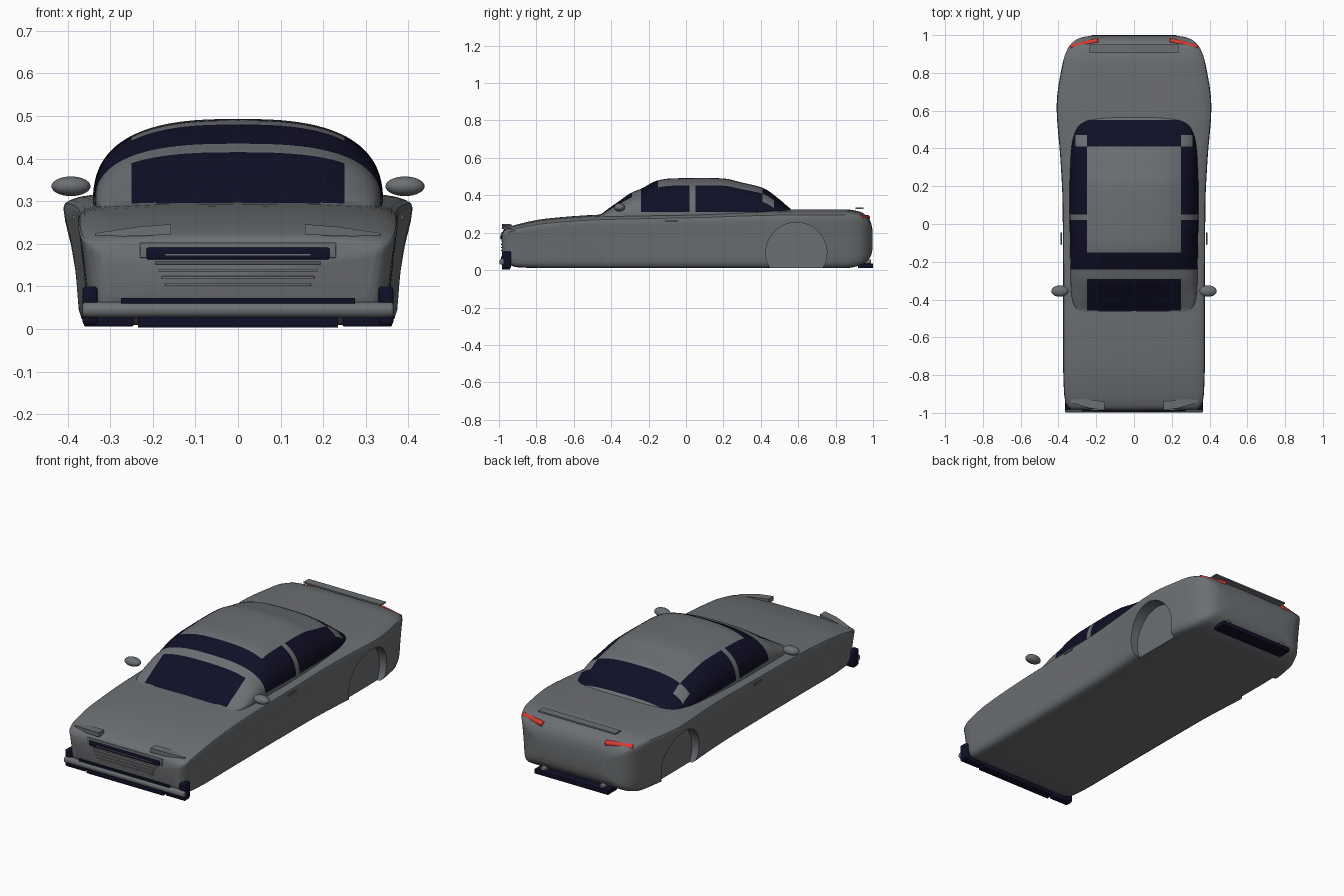
import bpy, bmesh, math
from mathutils import Vector

if "Cube" in bpy.data.objects:
    bpy.data.objects.remove(bpy.data.objects["Cube"])


def material(name, rgb):
    m = bpy.data.materials.new(name)
    m.diffuse_color = (*rgb, 1)
    m.use_nodes = True
    m.node_tree.nodes["Principled BSDF"].inputs["Base Color"].default_value = m.diffuse_color
    return m


GREY = material("grey_paint", (0.15, 0.16, 0.17))
DARK = material("dark_navy", (0.005, 0.005, 0.02))
RED = material("red_lamp", (0.68, 0.045, 0.03))


def finish(name, bm, *mats, angle=35):
    bmesh.ops.recalc_face_normals(bm, faces=bm.faces)
    me = bpy.data.meshes.new(name)
    bm.to_mesh(me)
    bm.free()
    for m in mats:
        me.materials.append(m)
    ob = bpy.data.objects.new(name, me)
    bpy.context.collection.objects.link(ob)
    smooth(ob, angle)
    return ob


def smooth(ob, angle=35):
    bpy.ops.object.select_all(action='DESELECT')
    ob.select_set(True)
    bpy.context.view_layer.objects.active = ob
    bpy.ops.object.shade_smooth_by_angle(angle=math.radians(angle))


def loft(rings):
    """Skin closed rings and cap both ends."""
    bm = bmesh.new()
    vs = [[bm.verts.new(p) for p in r] for r in rings]
    n = len(rings[0])
    for a, b in zip(vs, vs[1:]):
        for i in range(n):
            j = (i + 1) % n
            bm.faces.new((a[i], a[j], b[j], b[i]))
    bm.faces.new(vs[0])
    bm.faces.new(vs[-1])
    return bm


def curve(keys, col):
    """Smooth monotone interpolation of one column of a key table."""
    xs, ys = [k[0] for k in keys], [k[col] for k in keys]
    d = [(ys[i + 1] - ys[i]) / (xs[i + 1] - xs[i]) for i in range(len(xs) - 1)]
    m = [d[0]] + [0 if a * b <= 0 else 2 * a * b / (a + b) for a, b in zip(d, d[1:])] + [d[-1]]

    def f(x):
        i = max(k for k in range(len(d)) if xs[k] <= x or k == 0)
        h = xs[i + 1] - xs[i]
        t = (x - xs[i]) / h
        return ((2*t**3 - 3*t**2 + 1) * ys[i] + (t**3 - 2*t**2 + t) * h * m[i]
                + (3*t**2 - 2*t**3) * ys[i + 1] + (t**3 - t**2) * h * m[i + 1])
    return f


def stations(keys, sub):
    out = []
    for a, b in zip(keys, keys[1:]):
        out += [a[0] + (b[0] - a[0]) * i / sub for i in range(sub)]
    return out + [keys[-1][0]]


def box(name, mat, x0, x1, y0, y1, z0, z1, bevel=0.0):
    bm = loft([[(x, y0, z0), (x, y1, z0), (x, y1, z1), (x, y0, z1)] for x in (x0, x1)])
    if bevel:
        bmesh.ops.bevel(bm, geom=bm.edges[:], offset=bevel, segments=3, profile=0.5, affect='EDGES')
    return finish(name, bm, mat)


def rod(name, mat, p, q, r, bevel=0.0, segs=24):
    p, q = Vector(p), Vector(q)
    bm = bmesh.new()
    bmesh.ops.create_cone(bm, cap_ends=True, segments=segs, radius1=r, radius2=r, depth=(q - p).length)
    if bevel:
        rims = [e for e in bm.edges if any(len(f.verts) > 4 for f in e.link_faces)]
        bmesh.ops.bevel(bm, geom=rims, offset=bevel, segments=3, profile=0.5, affect='EDGES')
    rot = (q - p).to_track_quat('Z', 'Y')
    for v in bm.verts:
        v.co = rot @ v.co + (p + q) / 2
    return finish(name, bm, mat)


# Body shell: y, half width, underside, top
BODY = [(-0.985, 0.325, 0.075, 0.195), (-0.975, 0.343, 0.05, 0.214), (-0.95, 0.36, 0.03, 0.228),
        (-0.9, 0.37, 0.015, 0.245), (-0.75, 0.375, 0.01, 0.275), (-0.45, 0.375, 0.01, 0.297),
        (0.1, 0.378, 0.01, 0.31), (0.35, 0.39, 0.01, 0.32), (0.62, 0.41, 0.01, 0.325),
        (0.85, 0.378, 0.01, 0.325), (0.93, 0.35, 0.025, 0.312), (0.97, 0.315, 0.05, 0.285),
        (0.99, 0.27, 0.08, 0.25), (0.997, 0.22, 0.11, 0.215)]
# Right half of the body section as fractions of width and height
HALF = [(0.4, 0), (0.8, 0), (0.88, 0.01), (0.92, 0.045), (0.94, 0.11), (0.95, 0.22), (0.96, 0.4),
        (0.975, 0.6), (0.99, 0.78), (1, 0.87), (0.99, 0.905), (0.96, 0.93), (0.9, 0.955), (0.8, 0.975), (0.5, 0.995)]
SECTION = [(0, 0)] + HALF + [(0, 1)] + [(-x, z) for x, z in reversed(HALF)]
bw, bb, bt = (curve(BODY, c) for c in (1, 2, 3))
body = finish("body", loft([[(x * bw(y), y, bb(y) + z * (bt(y) - bb(y))) for x, z in SECTION]
                            for y in stations(BODY, 4)]), GREY)

# Wheel recesses cut into the sides
for y in (-0.585, 0.59):
    for s in (-1, 1):
        cutter = rod("wheel_cutter", GREY, (s * 0.335, y, 0.092), (s * 0.5, y, 0.092), 0.163, segs=64)
        mod = body.modifiers.new("recess", 'BOOLEAN')
        mod.operation, mod.solver, mod.object = 'DIFFERENCE', 'EXACT', cutter
        bpy.ops.object.select_all(action='DESELECT')
        bpy.context.view_layer.objects.active = body
        body.select_set(True)
        bpy.ops.object.modifier_apply(modifier=mod.name)
        bpy.data.objects.remove(cutter)
smooth(body)

# Cabin: y, half width, roof height
CABIN = [(-0.48, 0.28, 0.289), (-0.45, 0.305, 0.302), (-0.42, 0.322, 0.325), (-0.37, 0.332, 0.36),
         (-0.29, 0.336, 0.415), (-0.24, 0.337, 0.435), (-0.15, 0.338, 0.48), (-0.08, 0.34, 0.49),
         (0.1, 0.341, 0.493), (0.2, 0.341, 0.49), (0.3, 0.338, 0.468), (0.41, 0.332, 0.44),
         (0.5, 0.312, 0.378), (0.55, 0.285, 0.335), (0.59, 0.25, 0.305)]
cw, ct = curve(CABIN, 1), curve(CABIN, 2)
BASE, POW, N = 0.285, 2 / 2.7, 48


def cabin_ring(y):
    ring = []
    for i in range(N + 1):
        a = math.pi * i / N
        c, s = math.cos(a), max(0, math.sin(a))
        ring.append((math.copysign(abs(c) ** POW, c) * cw(y), y, BASE + (ct(y) - BASE) * s ** POW))
    return ring


bm = loft([cabin_ring(y) for y in stations(CABIN, 4)])
# Cut clean window outlines
cuts = [((x, 0, 0), (1, 0, 0)) for x in (-0.31, -0.25, 0.25, 0.31)]
cuts += [((0, y, 0), (0, 1, 0)) for y in (-0.29, -0.24, -0.15, 0.02, 0.05, 0.41, 0.47, 0.55)]
cuts += [((0, 0, 0.31), (0, 0, 1))]
for co, no in cuts:
    bmesh.ops.bisect_plane(bm, geom=bm.verts[:] + bm.edges[:] + bm.faces[:], dist=1e-5,
                           plane_co=co, plane_no=no)


def is_glass(p):
    x, y, z = abs(p.x), p.y, p.z
    if y < -0.29:                                   # windscreen
        return x < 0.25 and z > 0.295
    if z < 0.31 or y > 0.55:
        return False
    if -0.24 < y < -0.15:                           # upper windscreen band
        return True
    if y > 0.41:                                    # rear window with corner pillars
        return not (y < 0.47 and 0.25 < x < 0.31)
    return x > 0.25 and (-0.24 < y < 0.02 or y > 0.05)   # side windows


for f in bm.faces:
    f.material_index = int(is_glass(f.calc_center_median()))
finish("cabin", bm, GREY, DARK)

# Nose: grille, trim frame and slats
box("grille", DARK, -0.215, 0.215, -0.992, -0.97, 0.163, 0.191, 0.005)
box("grille_frame", GREY, -0.23, 0.23, -0.987, -0.95, 0.167, 0.203, 0.002)
box("grille_bar", GREY, -0.17, 0.17, -0.994, -0.98, 0.172, 0.176)
for i, z in enumerate((0.155, 0.138, 0.121, 0.104)):
    w = 0.195 - 0.008 * i
    box("nose_slat", GREY, -w, w, -0.99, -0.975, z - 0.003, z + 0.003, 0.001)

# Front bumper
rod("front_bumper_bar", GREY, (-0.365, -0.98, 0.045), (0.365, -0.98, 0.045), 0.018, 0.007)
box("bumper_strip", DARK, -0.275, 0.275, -0.99, -0.95, 0.06, 0.073)
box("front_lip", DARK, -0.235, 0.235, -0.985, -0.94, 0.003, 0.03, 0.003)

# Rear bumper plate and spoiler
box("rear_bumper", DARK, -0.225, 0.225, 0.92, 1.0, 0.01, 0.035, 0.003)
box("spoiler", GREY, -0.235, 0.235, 0.905, 0.95, 0.326, 0.334)

# Paired parts
for s in (-1, 1):
    xs = sorted((s * 0.33, s * 0.365))
    box("bumper_end", DARK, *xs, -0.985, -0.935, 0.01, 0.1, 0.008)
    xs = sorted((s * 0.245, s * 0.362))
    box("lip_end", DARK, *xs, -0.98, -0.94, 0.006, 0.03, 0.004)
    # Headlight wedge tapering outwards
    finish("headlight", loft([[(s * x, y0, z0), (s * x, y1, z0), (s * x, y1, z1), (s * x, y0, z1)]
                              for x, y0, y1, z0, z1 in ((0.157, -0.985, -0.94, 0.222, 0.246),
                                                        (0.235, -0.975, -0.93, 0.218, 0.24),
                                                        (0.335, -0.945, -0.92, 0.217, 0.225))]), GREY)
    # Wing mirror
    bm = bmesh.new()
    bmesh.ops.create_uvsphere(bm, u_segments=24, v_segments=14, radius=1)
    for v in bm.verts:
        v.co = Vector((s * 0.392 + v.co.x * 0.046, -0.355 + v.co.y * 0.03, 0.335 + v.co.z * 0.023))
    finish("wing_mirror", bm, GREY)
    xs = sorted((s * 0.382, s * 0.389))
    box("door_handle", GREY, *xs, -0.11, -0.045, 0.257, 0.268, 0.002)
    rod("tail_light", RED, (s * 0.19, 0.972, 0.28), (s * 0.335, 0.935, 0.28), 0.014, 0.004)
    rod("exhaust", GREY, (s * 0.18, 0.93, 0.043), (s * 0.18, 0.99, 0.043), 0.014, 0.004)
